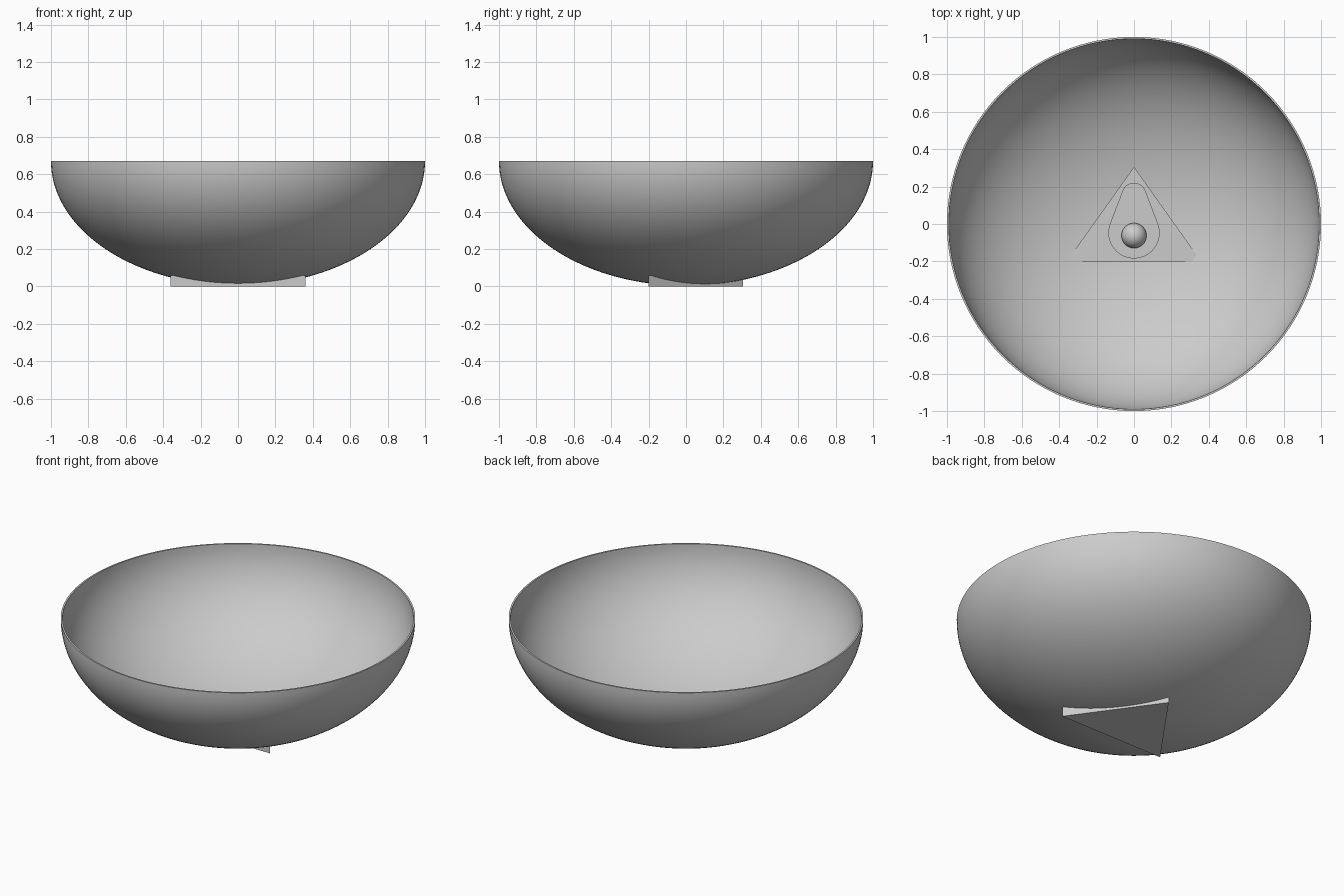
import bpy, bmesh
from math import sin, cos, pi, asin
from mathutils import Vector, Matrix

cube = bpy.data.objects.get("Cube")
if cube:
    bpy.data.objects.remove(cube, do_unlink=True)

GREY = (0.6, 0.6, 0.6, 1.0)
grey = bpy.data.materials.new("plain_grey")
grey.use_nodes = True
grey.diffuse_color = GREY
grey.node_tree.nodes["Principled BSDF"].inputs["Base Color"].default_value = GREY

RIM_Z, DEPTH = 0.67, 0.667


def finish(bm, name, smooth=True):
    """Turn a bmesh into a named, coloured object."""
    bmesh.ops.recalc_face_normals(bm, faces=bm.faces[:])
    mesh = bpy.data.meshes.new(name)
    bm.to_mesh(mesh)
    bm.free()
    mesh.materials.append(grey)
    obj = bpy.data.objects.new(name, mesh)
    bpy.context.collection.objects.link(obj)
    if smooth:
        bpy.ops.object.select_all(action='DESELECT')
        obj.select_set(True)
        bpy.context.view_layer.objects.active = obj
        bpy.ops.object.shade_smooth_by_angle(angle=pi / 6)
    return obj


def prism(name, outline, low, high, smooth=True):
    """Extrude a flat outline between two heights."""
    bm = bmesh.new()
    face = bm.faces.new([bm.verts.new((x, y, low)) for x, y in outline])
    top = bmesh.ops.extrude_face_region(bm, geom=[face])["geom"]
    moved = [v for v in top if isinstance(v, bmesh.types.BMVert)]
    bmesh.ops.translate(bm, verts=moved, vec=(0, 0, high - low))
    return finish(bm, name, smooth)


def arc(cy, radius, start, end, steps=24):
    angles = [start + (end - start) * i / steps for i in range(steps + 1)]
    return [(radius * cos(a), cy + radius * sin(a)) for a in angles]


# Thin half-ellipsoid bowl, lathed from an outer and an inner curve
steps = 40
quarter = [pi / 2 * i / steps for i in range(steps + 1)]
outer = [(sin(a), RIM_Z - DEPTH * cos(a)) for a in quarter]
inner = [(0.99 * sin(a), RIM_Z - 0.99 * DEPTH * cos(a)) for a in reversed(quarter)]
bm = bmesh.new()
ring = [bm.verts.new((r, 0, z)) for r, z in outer + inner]
edges = [bm.edges.new(pair) for pair in zip(ring, ring[1:])]
bmesh.ops.spin(bm, geom=ring + edges, cent=(0, 0, 0), axis=(0, 0, 1),
               angle=2 * pi, steps=128, use_merge=False)
bmesh.ops.remove_doubles(bm, verts=bm.verts[:], dist=0.0005)
finish(bm, "bowl")

# Triangular foot that passes through the bottom of the bowl
prism("triangular_foot", [(-0.36, -0.2), (0.36, -0.2), (0, 0.305)], 0, 0.058, False)

# Teardrop plate: a small and a large arc joined by their tangents
BIG, SMALL, BIG_Y, SMALL_Y = 0.137, 0.065, -0.047, 0.155
tilt = asin((BIG - SMALL) / (SMALL_Y - BIG_Y))
teardrop = (arc(SMALL_Y, SMALL, tilt, pi - tilt)
            + arc(BIG_Y, BIG, pi - tilt, 2 * pi + tilt, 40))
prism("teardrop_plate", teardrop, 0.03, 0.07)

# Ball set into the plate
bm = bmesh.new()
bmesh.ops.create_uvsphere(bm, u_segments=40, v_segments=20, radius=0.067,
                          matrix=Matrix.Translation(Vector((0, -0.062, 0.085))))
finish(bm, "ball")
